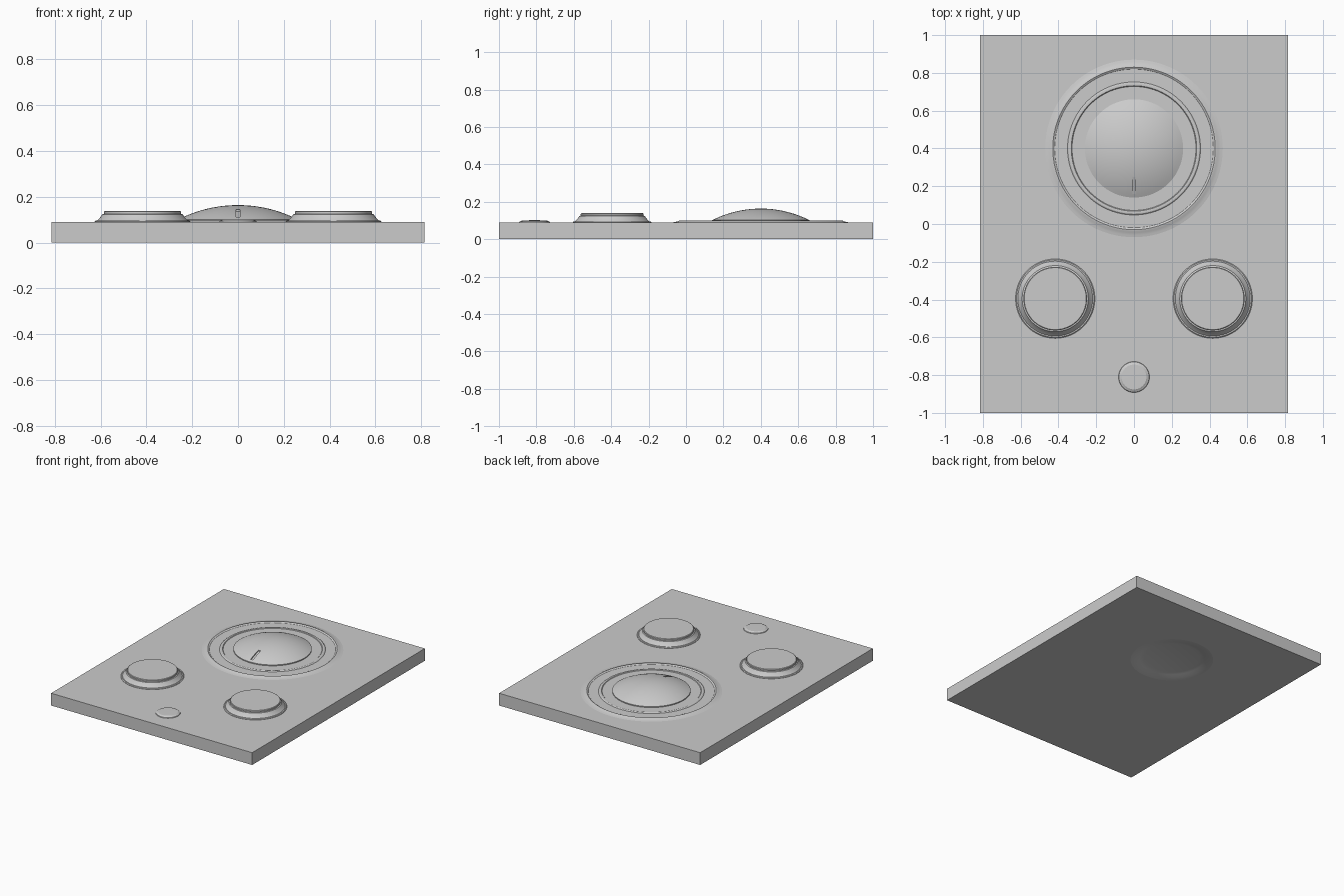
import bpy, bmesh, math
from mathutils import Vector

if "Cube" in bpy.data.objects:
    bpy.data.objects.remove(bpy.data.objects["Cube"])

grey = bpy.data.materials.new("light_grey")
grey.diffuse_color = (0.6, 0.6, 0.6, 1)
grey.use_nodes = True
grey.node_tree.nodes["Principled BSDF"].inputs["Base Color"].default_value = grey.diffuse_color


def finish(name, bm, smooth=True):
    bmesh.ops.recalc_face_normals(bm, faces=bm.faces)
    me = bpy.data.meshes.new(name)
    bm.to_mesh(me)
    bm.free()
    ob = bpy.data.objects.new(name, me)
    bpy.context.collection.objects.link(ob)
    me.materials.append(grey)
    if smooth:
        bpy.ops.object.select_all(action='DESELECT')
        ob.select_set(True)
        bpy.context.view_layer.objects.active = ob
        bpy.ops.object.shade_smooth_by_angle(angle=math.radians(30))
    return ob


def lathe(name, profile, x, y, steps=96):
    """Spin an (r, z) profile around a vertical axis at x, y."""
    bm = bmesh.new()
    vs = [bm.verts.new((r, 0, z)) for r, z in profile]
    es = [bm.edges.new(p) for p in zip(vs, vs[1:])]
    bmesh.ops.spin(bm, geom=vs + es, cent=(0, 0, 0), axis=(0, 0, 1),
                   angle=2 * math.pi, steps=steps)
    bmesh.ops.remove_doubles(bm, verts=bm.verts, dist=1e-5)
    bmesh.ops.translate(bm, verts=bm.verts, vec=Vector((x, y, 0)))
    return finish(name, bm)


def box(name, size, centre):
    bm = bmesh.new()
    bmesh.ops.create_cube(bm, size=1)
    bmesh.ops.scale(bm, verts=bm.verts, vec=size)
    bmesh.ops.translate(bm, verts=bm.verts, vec=centre)
    return finish(name, bm, smooth=False)


def cut(target, cutter):
    m = target.modifiers.new("cut", 'BOOLEAN')
    m.operation = 'DIFFERENCE'
    m.solver = 'EXACT'
    m.object = cutter
    cutter.hide_render = True
    cutter.hide_set(True)


# Panel with a shallow dished recess underneath the dial
TOP = 0.09
panel = box("panel", (1.63, 2.0, TOP), (0, 0, TOP / 2))
recess = lathe("recess_cutter", [(0, -0.05), (0.28, -0.05), (0.28, 0), (0.25, 0.004),
                                 (0.22, 0.012), (0.19, 0.018), (0, 0.02)], 0, 0.4)
cut(panel, recess)

# Dial surround: soft outer flare, raised rim, flat band, inner rim
lathe("dial_surround", [(0.475, TOP - 0.001), (0.46, 0.092), (0.445, 0.095), (0.438, 0.099),
                        (0.43, 0.1), (0.424, 0.097), (0.42, 0.094), (0.352, 0.094),
                        (0.346, 0.099), (0.34, 0.1), (0.332, 0.099), (0.328, 0.095),
                        (0.28, 0.095), (0, 0.095)], 0, 0.4)

# Domed dial: a spherical cap
R, PEAK = 0.576, 0.164
cap = [(r, PEAK - R + math.sqrt(R * R - r * r)) for r in (0.26 * i / 14 for i in range(15))]
dome = lathe("dial_dome", cap + [(0.26, TOP), (0, TOP)], 0, 0.4)

# Pointer slot on the dial
slot = box("pointer_cutter", (0.018, 0.09, 0.1), (0, 0.205, 0.0))
slot.rotation_euler.x = 0
tilt = math.asin(0.2 / R)
for v in slot.data.vertices:
    y = v.co.y
    base = PEAK - R + math.sqrt(R * R - (y - 0.4) ** 2)
    v.co.z = base + (0.05 if v.co.z > 0 else -0.007)
cut(dome, slot)

# Two flared push knobs
for side, x in (("left", -0.417), ("right", 0.417)):
    lathe(side + "_knob", [(0, TOP - 0.002), (0.21, TOP - 0.002), (0.21, 0.092), (0.205, 0.096),
                           (0.198, 0.096), (0.19, 0.104), (0.182, 0.114), (0.175, 0.124),
                           (0.168, 0.126), (0.168, 0.136), (0.164, 0.139), (0, 0.139)],
          x, -0.395)

# Small button
lathe("small_button", [(0, TOP - 0.002), (0.083, TOP - 0.002), (0.08, 0.094), (0.072, 0.097),
                       (0.066, 0.101), (0, 0.102)], 0, -0.81, 48)
